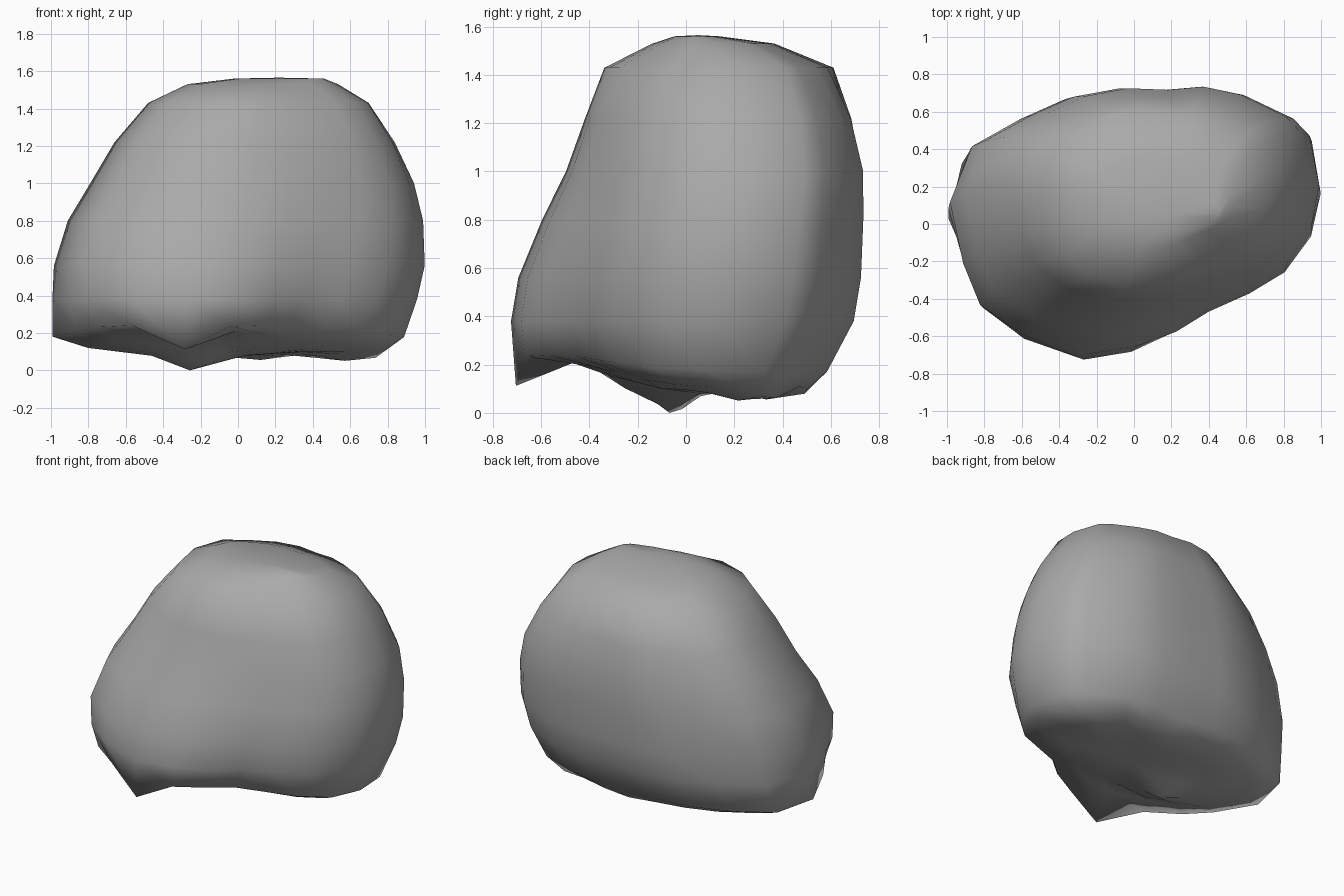
import bpy, bmesh, math

cube = bpy.data.objects.get("Cube")
if cube:
    bpy.data.objects.remove(cube, do_unlink=True)

# Stone colour
stone = bpy.data.materials.new("stone_grey")
stone.use_nodes = True
stone.diffuse_color = (0.4, 0.4, 0.4, 1)
stone.node_tree.nodes["Principled BSDF"].inputs["Base Color"].default_value = (0.4, 0.4, 0.4, 1)

# Plan outline of the boulder, counter-clockwise from its left
outline = [(1, .16), (.95, .45), (.86, .55), (.58, .69), (.35, .74), (.13, .72),
           (-.12, .73), (-.38, .68), (-.62, .57), (-.88, .42), (-1, .11),
           (-.93, -.23), (-.84, -.46), (-.6, -.63), (-.26, -.73), (0, -.69),
           (.22, -.61), (.4, -.5), (.62, -.4), (.81, -.28), (.95, -.08)]

# Cross-sections from top to underside: height, x range, y range
sections = [(1.56, -.02, .46, -.05, .14), (1.53, -.27, .54, -.14, .37),
            (1.43, -.48, .71, -.34, .62), (1.22, -.66, .83, -.42, .69),
            (1.0, -.79, .93, -.5, .73), (.8, -.91, .985, -.60, .73),
            (.56, -.985, 1, -.70, .72), (.38, -1, .97, -.735, .69),
            (.18, -.99, .91, -.72, .58), (.12, -.8, .78, -.5, .5),
            (.1, -.5, .6, -.3, .34), (.1, -.31, .35, -.13, .2)]

# Swellings and hollows of the sides: direction, height, amount, spread, height spread
pulls = [(-42, 1.2, .15, 35, .35), (-40, .2, -.16, 35, .24), (-150, .2, -.1, 28, .2),
         (140, .15, .08, 30, .12), (48, 1.43, -.1, 35, .18)]

# Lumps under the boulder: x, y, depth, radius
lumps = [(-.28, -.1, .12, .14), (.64, .3, .07, .18), (.1, .4, .05, .2), (-.25, -.72, .14, .12)]


def swell(x, y, z):
    """Scale factor of a side point about the middle of its section."""
    factor = 1
    for angle, height, amount, spread, rise in pulls:
        turn = (math.degrees(math.atan2(y, x)) - angle + 180) % 360 - 180
        factor += amount * math.exp(-(turn / spread) ** 2 - ((z - height) / rise) ** 2)
    return factor


def underside(x, y, z):
    """Raise the front of the underside and push the lumps down."""
    z += .1 * min(max((-.1 - y) / .4, 0), 1) * (1 if z < .15 else .6)
    for lx, ly, depth, radius in lumps:
        z -= depth * math.exp(-((x - lx) ** 2 + (y - ly) ** 2) / radius ** 2)
    return max(z, 0)


bm = bmesh.new()
rings = []
for z, x0, x1, y0, y1 in sections:
    ring = []
    for px, py in outline:
        dx = (x1 - x0) / 2 * px
        dy = (y1 - y0) / 1.47 * py
        factor = swell(dx, dy, z) if z > .11 else 1
        x = (x0 + x1) / 2 + dx * factor
        y = (y0 + y1) / 2 + dy * factor
        ring.append(bm.verts.new((x, y, underside(x, y, z) if z < .25 else z)))
    rings.append(ring)

# Skin between neighbouring sections
n = len(outline)
for upper, lower in zip(rings, rings[1:]):
    for i in range(n):
        j = (i + 1) % n
        bm.faces.new((upper[i], lower[i], lower[j], upper[j]))

# Close the crown and the underside
for ring, centre in ((rings[0], (.22, .05, 1.565)), (rings[-1], (.04, .05, .08))):
    middle = bm.verts.new(centre)
    for i in range(n):
        bm.faces.new((ring[(i + 1) % n], ring[i], middle))
bmesh.ops.recalc_face_normals(bm, faces=bm.faces)
for face in bm.faces:
    face.smooth = True

mesh = bpy.data.meshes.new("boulder")
bm.to_mesh(mesh)
bm.free()
mesh.materials.append(stone)
boulder = bpy.data.objects.new("boulder", mesh)
bpy.context.collection.objects.link(boulder)
